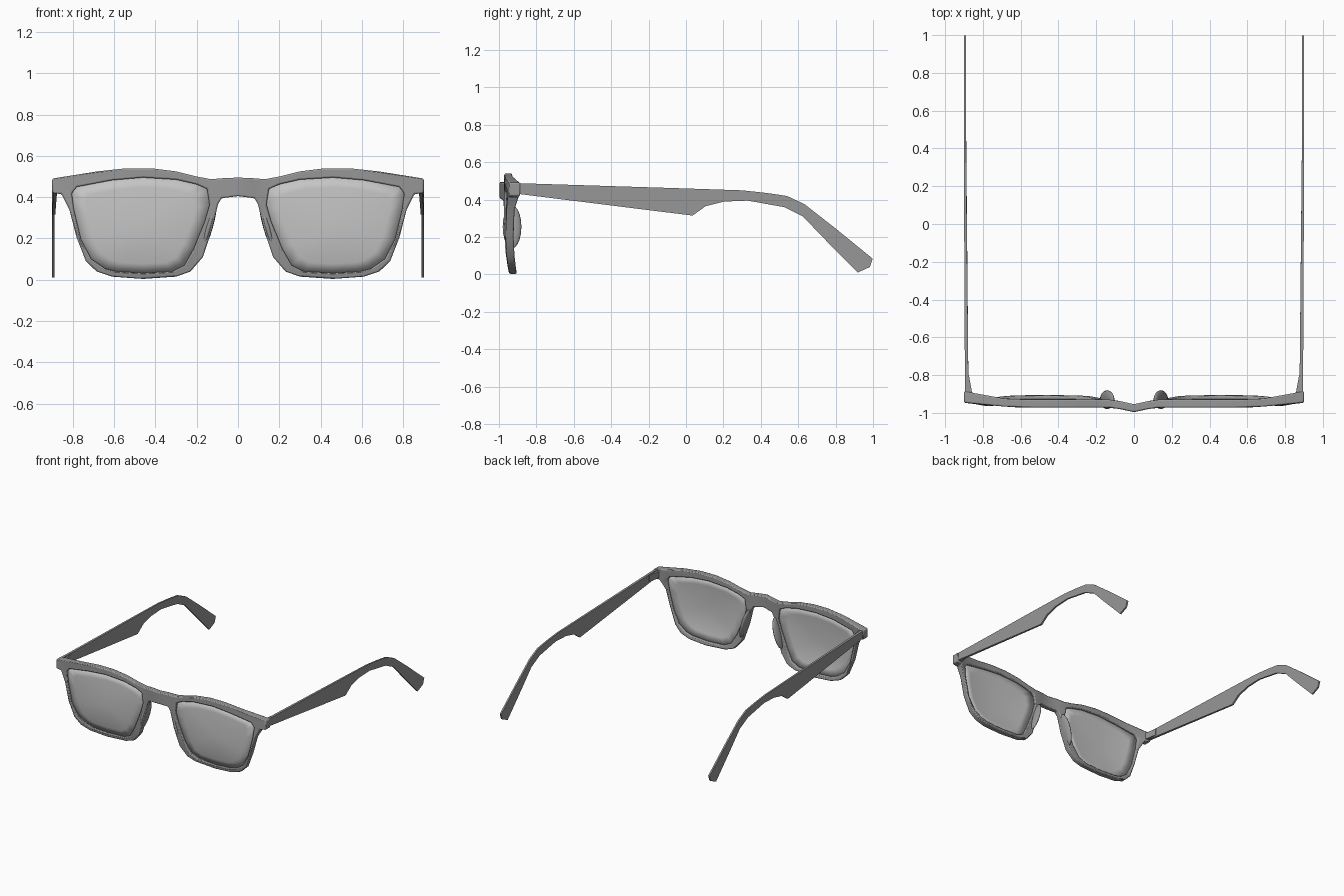
import bpy, bmesh, math
from mathutils import Matrix, Vector

cube = bpy.data.objects.get("Cube")
if cube:
    bpy.data.objects.remove(cube, do_unlink=True)


def material(name, grey):
    m = bpy.data.materials.new(name)
    m.use_nodes = True
    colour = (grey, grey, grey, 1)
    m.diffuse_color = colour
    m.node_tree.nodes["Principled BSDF"].inputs["Base Color"].default_value = colour
    return m


FRAME = material("frame grey", 0.31)
LENS = material("lens light grey", 0.56)


def finish(bm, name, mat, bevel=0.0, angle=35):
    """Turn a one-sided mesh into a mirrored, smooth shaded object."""
    bmesh.ops.recalc_face_normals(bm, faces=bm.faces)
    mesh = bpy.data.meshes.new(name)
    bm.to_mesh(mesh)
    bm.free()
    mesh.materials.append(mat)
    ob = bpy.data.objects.new(name, mesh)
    bpy.context.collection.objects.link(ob)
    bpy.ops.object.select_all(action='DESELECT')
    ob.select_set(True)
    bpy.context.view_layer.objects.active = ob
    bpy.ops.object.shade_smooth_by_angle(angle=math.radians(angle))
    mirror = ob.modifiers.new("mirror", 'MIRROR')
    mirror.use_clip = True
    if bevel:
        b = ob.modifiers.new("bevel", 'BEVEL')
        b.width, b.segments = bevel, 2
        b.limit_method, b.angle_limit = 'ANGLE', math.radians(40)
    return ob


def loop(bm, pts):
    verts = [bm.verts.new(p) for p in pts]
    return [bm.edges.new((a, b)) for a, b in zip(verts, verts[1:] + verts[:1])]


def front_y(x, z):
    """Front surface: pointed bridge, swept ends, lower rim curling back."""
    y = -0.972 - 0.024 * max(0, 1 - x / 0.11)
    y += 0.027 * max(0, (x - 0.6) / 0.3) ** 1.3 * min(1, max(0.3, z / 0.45))
    return y + 0.027 * max(0, 1 - z / 0.25) ** 2


# outlines of one half of the front, as (x, z)
OUTER = [(0, .495), (.07, .492), (.13, .487), (.2, .5), (.3, .525), (.42, .54), (.54, .54),
         (.68, .525), (.9, .49), (.9, .42), (.855, .415), (.817, .34), (.782, .205),
         (.737, .09), (.685, .04), (.61, .015), (.46, .004), (.3, .015), (.23, .04),
         (.17, .11), (.125, .245), (.097, .365), (.08, .395), (0, .405)]
HOLE = [(.15, .44), (.2, .462), (.3, .485), (.46, .495), (.61, .482), (.78, .45),
        (.805, .42), (.795, .34), (.76, .195), (.71, .1), (.645, .055), (.59, .04),
        (.46, .033), (.32, .04), (.26, .07), (.215, .15), (.16, .285), (.138, .365)]

# front frame with lens opening
bm = bmesh.new()
edges = []
for outline in (OUTER, HOLE):
    edges += loop(bm, [(x, front_y(x, z), z) for x, z in outline])
bmesh.ops.triangle_fill(bm, edges=edges, use_beauty=True, normal=(0, -1, 0))
back = bmesh.ops.extrude_face_region(bm, geom=bm.faces[:], use_keep_orig=True)["geom"]
for v in back:
    if isinstance(v, bmesh.types.BMVert):
        v.co.y += 0.06 if v.co.x > 0.84 else 0.042
seam = [f for f in bm.faces if all(abs(v.co.x) < 1e-5 for v in f.verts)]
bmesh.ops.delete(bm, geom=seam, context='FACES_ONLY')
finish(bm, "front_frame", FRAME, bevel=0.007)

# gently domed lenses, built as shrinking rings around the centre
bm = bmesh.new()
centre = Vector((.47, .26))
rings = []
for s in (1.01, .8, .6, .4, .2):
    ring = []
    for p in HOLE:
        q = centre + (Vector(p) - centre) * s
        rim = front_y(*p) + 0.022
        y = rim * s * s + (-0.962) * (1 - s * s)
        ring.append(bm.verts.new((q.x, y, q.y)))
    rings.append(ring)
n = len(HOLE)
for a, b in zip(rings, rings[1:]):
    for i in range(n):
        j = (i + 1) % n
        bm.faces.new((a[i], a[j], b[j], b[i]))
tip = bm.verts.new((centre.x, -0.962, centre.y))
for i in range(n):
    bm.faces.new((rings[-1][i], rings[-1][(i + 1) % n], tip))
lens = finish(bm, "lenses", LENS, angle=60)
thick = lens.modifiers.new("thickness", 'SOLIDIFY')
thick.thickness, thick.offset = 0.008, 0

# temple arms from their side profile, as (y, z)
ARM = [(-.89, .488), (0, .46), (.3, .45), (.43, .436), (.54, .42), (.635, .375), (.795, .25),
       (.995, .085), (.98, .04), (.915, .01), (.755, .175), (.625, .31), (.525, .36),
       (.33, .395), (.205, .39), (.105, .365), (.035, .315), (-.89, .43)]
bm = bmesh.new()
sides = []
for inner in (True, False):
    row = []
    for y, z in ARM:
        t = min(1, max(0, (y + .89) / 1.3))
        x = .876 + .013 * t if inner else .895 + .006 * t
        row.append(bm.verts.new((x, y * 1.003 if y > .9 else y, z)))
    sides.append(row)
    bm.faces.new(row)
for i in range(len(ARM)):
    j = (i + 1) % len(ARM)
    bm.faces.new((sides[0][i], sides[0][j], sides[1][j], sides[1][i]))
finish(bm, "temple_arms", FRAME)

# hinge blocks inside the corners, tapering toward the arm
bm = bmesh.new()
bmesh.ops.create_cube(bm, size=1, matrix=Matrix.Translation((.869, -.85, .455))
                      @ Matrix.Diagonal((.026, .1, .05, 1)))
for v in bm.verts:
    if v.co.y > -.85 and v.co.x < .869:
        v.co.x += .018
finish(bm, "hinges", FRAME)

# nose pads on the inner rims
bm = bmesh.new()
bmesh.ops.create_uvsphere(bm, u_segments=16, v_segments=10, radius=1,
                          matrix=Matrix.Translation((.142, -.93, .255))
                          @ Matrix.Rotation(math.radians(-16), 4, 'Y')
                          @ Matrix.Diagonal((.02, .05, .12, 1)))
finish(bm, "nose_pads", FRAME, angle=60)
